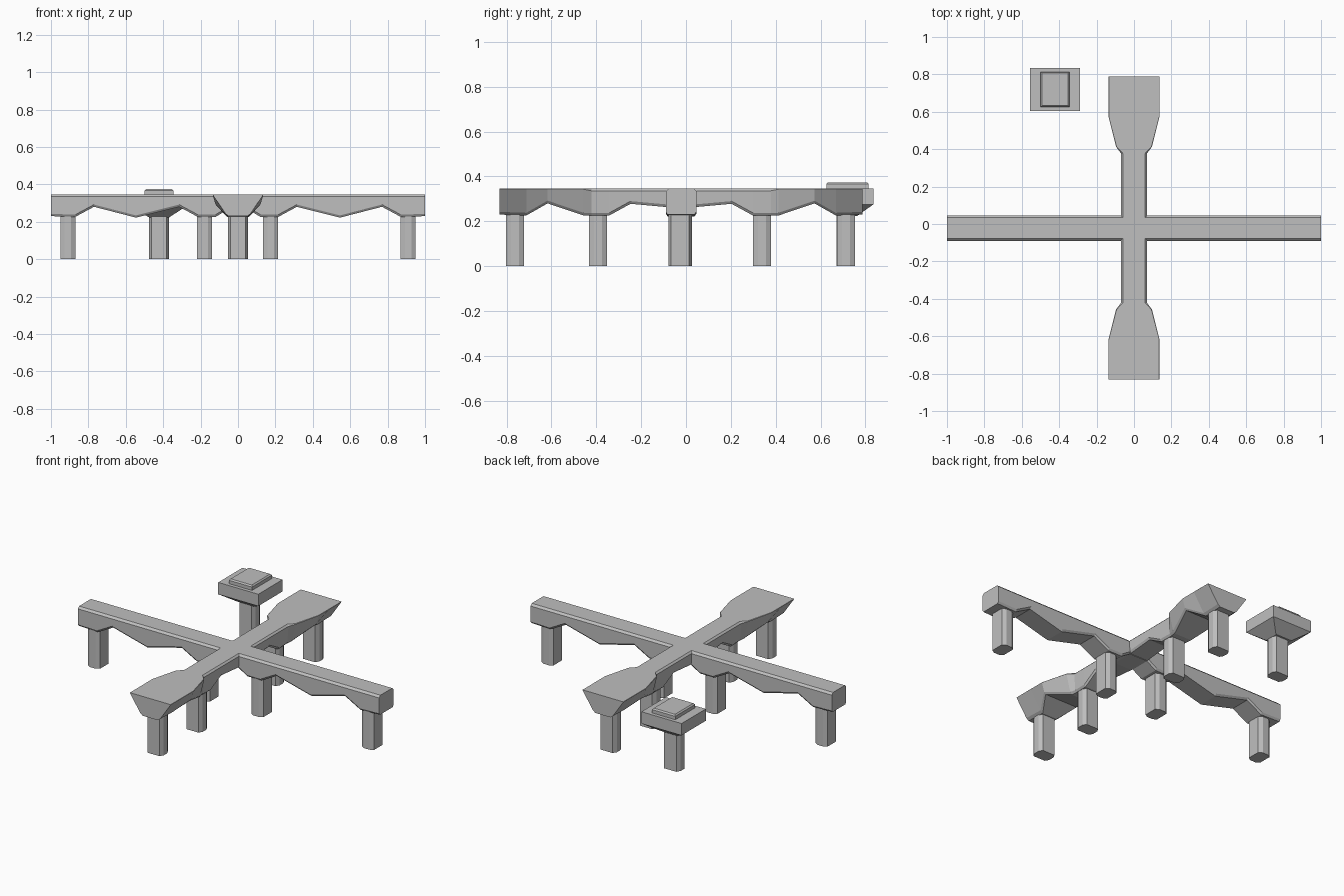
import bpy, bmesh
from mathutils import Matrix, Vector

if "Cube" in bpy.data.objects:
    bpy.data.objects.remove(bpy.data.objects["Cube"])

mat = bpy.data.materials.new("concrete grey")
mat.diffuse_color = (0.52, 0.52, 0.52, 1)
mat.use_nodes = True
mat.node_tree.nodes["Principled BSDF"].inputs["Base Color"].default_value = mat.diffuse_color
CY = -0.022          # centre line of the crossing in y
TOP = 0.346


def loft(name, rings, turn=False, loc=(0, 0, 0)):
    """Skin equal-sized rings of points and cap both ends; turn swaps x and y."""
    bm = bmesh.new()
    rows = [[bm.verts.new(p) for p in r] for r in rings]
    n = len(rows[0])
    for a, b in zip(rows, rows[1:]):
        for i in range(n):
            j = (i + 1) % n
            bm.faces.new((a[i], a[j], b[j], b[i]))
    bm.faces.new(rows[0])
    bm.faces.new(rows[-1])
    if turn:
        bm.transform(Matrix.Rotation(1.5707963, 4, 'Z'))
    bm.transform(Matrix.Translation(Vector(loc)))
    bmesh.ops.recalc_face_normals(bm, faces=bm.faces[:])
    me = bpy.data.meshes.new(name)
    bm.to_mesh(me)
    bm.free()
    me.materials.append(mat)
    ob = bpy.data.objects.new(name, me)
    bpy.context.collection.objects.link(ob)
    return ob


def beam(name, half, turn, loc):
    """Mirrored beam along x. Stations: position, half width, chamfer, bottom half width, bottom z."""
    stations = [(-s[0],) + s[1:] for s in half] + list(reversed(half))
    rings = []
    for v, w, c, b, z in stations:
        side = [(w - c, TOP), (w, TOP - c), (w + (b - w) * 0.9, z + 0.012), (b - 0.008, z)]
        ring = side + [(-y, zz) for y, zz in reversed(side)]
        rings.append([(v, y, zz) for y, zz in ring])
    loft(name, rings, turn, loc)


# Long straight beam with an arched underside
W, C = 0.068, 0.012
long_profile = [(1.0, 0.23), (0.87, 0.226), (0.77, 0.28), (0.545, 0.222),
                (0.315, 0.28), (0.215, 0.226), (0.12, 0.226), (0.06, 0.262)]
beam("long_beam", [(x, W, C, W, z) for x, z in long_profile], False, (0, CY, 0))

# Cross beam that flares into wide ends
cross = [(0.81, 0.136, 0.001, 0.058, 0.23), (0.69, 0.136, 0.001, 0.058, 0.226),
         (0.595, 0.136, 0.001, 0.118, 0.28), (0.435, 0.096, 0.003, 0.066, 0.226),
         (0.40, 0.07, 0.01, 0.062, 0.226), (0.32, 0.07, 0.01, 0.064, 0.226),
         (0.225, 0.07, 0.01, 0.068, 0.278), (0.07, 0.07, 0.01, 0.068, 0.264)]
beam("cross_beam", cross, True, (0, CY, 0))


def leg(name, x, y, turn):
    """Eight-sided pillar, longer across the beam than along it."""
    a, b, ca, cb = 0.04, 0.053, 0.022, 0.013
    q = [(a, b - cb), (a - ca, b)]
    half = q + [(-px, py) for px, py in reversed(q)]
    ring = half + [(-px, -py) for px, py in half]
    loft(name, [[(px, py, z) for px, py in ring] for z in (0, 0.24)], turn, (x, y, 0))


# Pillars
for i, x in enumerate((-0.91, -0.178, 0.175, 0.91)):
    leg(f"long_beam_leg_{i + 1}", x, CY - 0.004, False)
for i, v in enumerate((-0.74, -0.37, 0.36, 0.735)):
    leg(f"cross_beam_leg_{i + 1}", 0, CY + v, True)
PX, PY = -0.422, 0.72
leg("platform_leg", PX, PY - 0.008, True)


def rect(w, d, z):
    return [(w, d, z), (-w, d, z), (-w, -d, z), (w, -d, z)]


# Separate platform with tapered underside and raised pad
loft("platform", [rect(0.055, 0.043, 0.224), rect(0.133, 0.115, 0.275),
                  rect(0.133, 0.115, TOP)], loc=(PX, PY, 0))
loft("platform_pad", [rect(0.077, 0.094, TOP - 0.01), rect(0.077, 0.094, 0.366),
                      rect(0.07, 0.087, 0.374)], loc=(PX, PY, 0))
